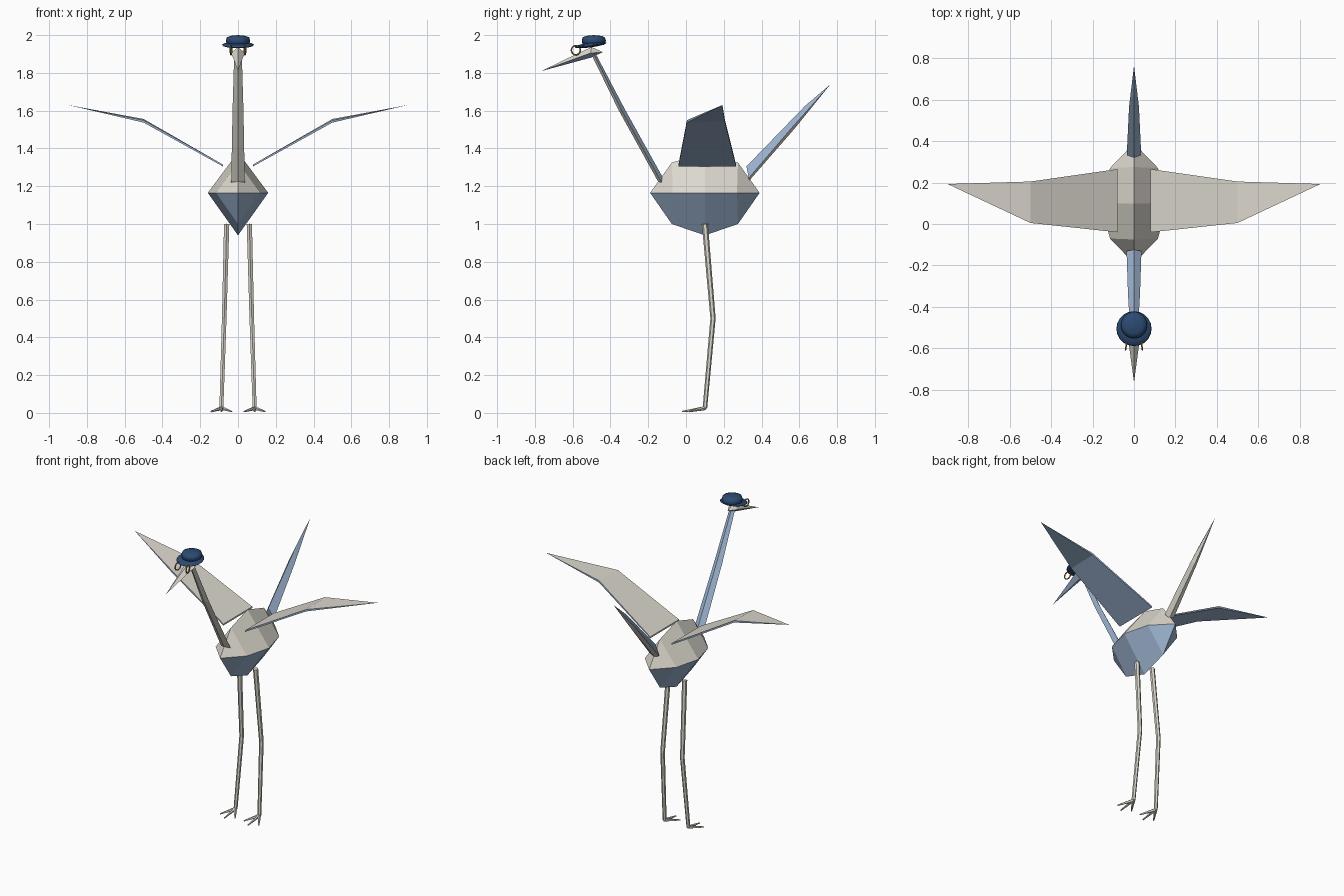
import bpy, bmesh, math
from mathutils import Vector, Matrix

if "Cube" in bpy.data.objects:
    bpy.data.objects.remove(bpy.data.objects["Cube"])


def material(name, rgb):
    m = bpy.data.materials.new(name)
    m.diffuse_color = (*rgb, 1)
    m.use_nodes = True
    m.node_tree.nodes["Principled BSDF"].inputs["Base Color"].default_value = m.diffuse_color
    return m


CREAM = material("cream paper", (0.72, 0.69, 0.62))
BLUE = material("blue paper", (0.33, 0.45, 0.62))
NAVY = material("navy felt", (0.025, 0.07, 0.17))
GOLD = material("gold", (0.36, 0.22, 0.04))


def make(name, bm, mats, smooth=False):
    bmesh.ops.remove_doubles(bm, verts=bm.verts, dist=1e-5)
    bmesh.ops.recalc_face_normals(bm, faces=bm.faces)
    me = bpy.data.meshes.new(name)
    bm.to_mesh(me)
    bm.free()
    ob = bpy.data.objects.new(name, me)
    bpy.context.collection.objects.link(ob)
    for m in mats:
        me.materials.append(m)
    for p in me.polygons:
        p.use_smooth = smooth
    return ob


def loft(name, sections, mats, second=()):
    """Skin equal-length sections; sides listed in 'second' take material 1.
    A one-point section closes to a tip."""
    bm = bmesh.new()
    n = max(len(s) for s in sections)
    rings = [[bm.verts.new(p) for p in s] for s in sections]
    for a, b in zip(rings, rings[1:]):
        for i in range(n):
            j = (i + 1) % n
            lo = [a[i], a[j]] if len(a) > 1 else [a[0]]
            hi = [b[j], b[i]] if len(b) > 1 else [b[0]]
            bm.faces.new(lo + hi).material_index = int(i in second)
    for r in (rings[0], rings[-1]):
        if len(r) > 2:
            bm.faces.new(r)
    return make(name, bm, mats)


def diamond(top, side, bottom):
    """Folded section: top (y, z), side (half width, y, z), bottom (y, z)."""
    w, y, z = side
    return [(0, *top), (w, y, z), (0, *bottom), (-w, y, z)]


def rod(name, points, radii, mat, sides=6):
    """Tapered bent rod through points."""
    pts = [Vector(p) for p in points]
    sections = []
    for i, (p, r) in enumerate(zip(pts, radii)):
        d = (pts[min(i + 1, len(pts) - 1)] - pts[max(i - 1, 0)]).normalized()
        u = d.cross(Vector((0.0, 0.6, 0.8) if abs(d.z) < 0.7 else (1, 0, 0))).normalized()
        v = d.cross(u)
        sections.append([p + r * (math.cos(t) * u + math.sin(t) * v)
                         for t in (k * math.tau / sides for k in range(sides))])
    return loft(name, sections, [mat])


# folded paper body: cream back, blue belly
loft("body", [
    [(0, -0.19, 1.165)],
    diamond((-0.075, 1.325), (0.116, -0.07, 1.165), (-0.075, 1.0)),
    diamond((0.1, 1.38), (0.16, 0.1, 1.165), (0.1, 0.94)),
    diamond((0.275, 1.325), (0.116, 0.27, 1.165), (0.275, 1.0)),
    [(0, 0.39, 1.165)],
], [CREAM, BLUE], (1, 2))

# neck: blue behind, cream in front
loft("neck", [
    diamond((-0.125, 1.25), (0.036, -0.13, 1.22), (-0.148, 1.225)),
    diamond((-0.325, 1.61), (0.029, -0.34, 1.6), (-0.358, 1.605)),
    diamond((-0.48, 1.905), (0.02, -0.488, 1.9), (-0.502, 1.9)),
], [BLUE, CREAM], (1, 2))

# head and beak: cream above, blue below
loft("head", [
    [(0, -0.765, 1.81)],
    diamond((-0.58, 1.9), (0.025, -0.58, 1.878), (-0.58, 1.86)),
    diamond((-0.5, 1.937), (0.037, -0.505, 1.905), (-0.5, 1.882)),
    [(0, -0.44, 1.91)],
], [CREAM, BLUE], (1, 2))

# tail: blue above, cream below
loft("tail", [
    diamond((0.32, 1.305), (0.035, 0.332, 1.243), (0.335, 1.23)),
    diamond((0.63, 1.625), (0.024, 0.565, 1.515), (0.575, 1.505)),
    [(0, 0.765, 1.74)],
], [BLUE, CREAM], (1, 2))


def wing_section(x, y0, z0, y1, z1, t):
    return [(x, y0, z0), (x, y1, z1), (x, y1, z1 - t), (x, y0, z0 - t)]


for s, side in ((1, "left"), (-1, "right")):
    # wing: cream on top, blue beneath
    loft("wing_" + side, [
        wing_section(s * 0.08, -0.04, 1.315, 0.265, 1.315, 0.01),
        wing_section(s * 0.5, 0.005, 1.55, 0.205, 1.556, 0.013),
        [(s * 0.9, 0.193, 1.63)],
    ], [CREAM, BLUE], (1, 2, 3))

    # leg with a bent knee
    ankle = (s * 0.088, 0.1, 0.025)
    rod("leg_" + side, [(s * 0.06, 0.1, 1.0), (s * 0.073, 0.143, 0.5), ankle],
        [0.016, 0.014, 0.012], CREAM)

    # three pointed toes
    for k, (dx, dy) in enumerate(((-0.055, -0.085), (0, -0.12), (0.055, -0.085))):
        a = Vector(ankle)
        rod(f"toe_{side}_{k + 1}", [a, (a.x + dx, a.y + dy, 0.007)],
            [0.011, 0.004], CREAM, 5)

    # round eyeglass ring on the side of the head
    bpy.ops.mesh.primitive_torus_add(
        major_radius=0.024, minor_radius=0.004, major_segments=20, minor_segments=6,
        location=(s * 0.037, -0.583, 1.92), rotation=(0, math.pi / 2, s * 0.15))
    ring = bpy.context.object
    ring.name = "eye_ring_" + side
    ring.data.materials.append(GOLD)
    bpy.ops.object.shade_smooth()

# hat crown: turned profile
profile = [(0.05, 1.947), (0.06, 1.953), (0.064, 1.972), (0.059, 1.988), (0.04, 1.996)]
N = 20
crown = [[(r * math.cos(k * math.tau / N), -0.488 + r * math.sin(k * math.tau / N), z)
          for k in range(N)] for r, z in profile]
ob = loft("hat_crown", [[(0, -0.488, 1.947)]] + crown + [[(0, -0.488, 2.0)]], [NAVY])
for p in ob.data.polygons:
    p.use_smooth = True

# hat brim: thin rounded disc dipping to the front
bm = bmesh.new()
bmesh.ops.create_uvsphere(
    bm, u_segments=20, v_segments=8, radius=1,
    matrix=Matrix.Translation((0, -0.505, 1.948)) @ Matrix.Rotation(0.14, 4, 'X')
    @ Matrix.Diagonal((0.085, 0.085, 0.013, 1)))
make("hat_brim", bm, [NAVY], True)
